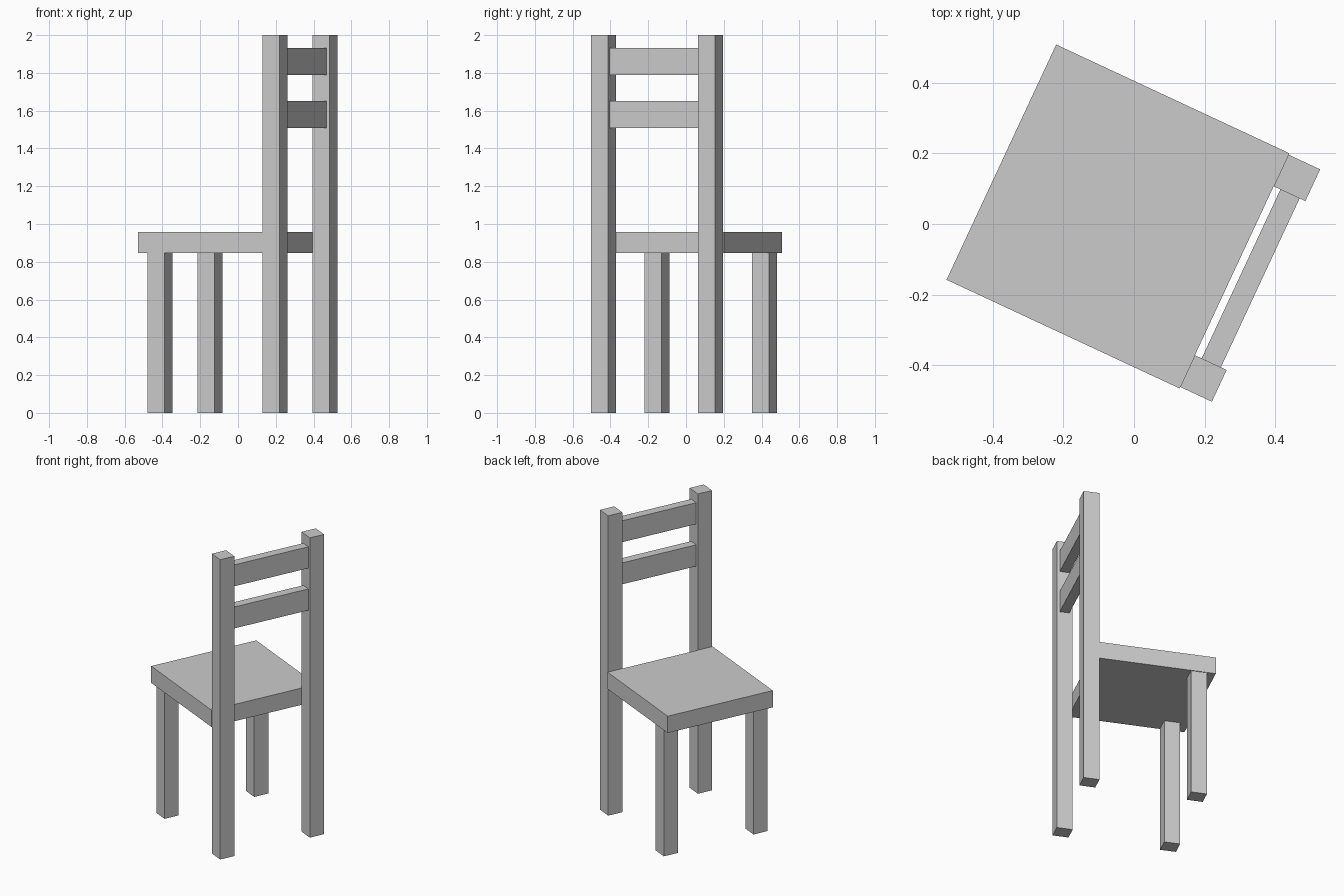
import bpy, math
from mathutils import Matrix

if "Cube" in bpy.data.objects:
    bpy.data.objects.remove(bpy.data.objects["Cube"])

TURN = Matrix.Rotation(math.radians(-25), 4, 'Z')  # whole chair is turned on the floor


def box(name, x, y, z):
    """Box from (min, max) ranges in the chair's own frame (backrest towards +x)."""
    bpy.ops.mesh.primitive_cube_add(size=1)
    ob = bpy.context.object
    ob.name = ob.data.name = name
    mid = [(a + b) / 2 for a, b in (x, y, z)]
    size = [b - a for a, b in (x, y, z)]
    ob.data.transform(TURN @ Matrix.Translation(mid) @ Matrix.Diagonal((*size, 1)))
    return ob


HALF = 0.0495      # half leg thickness
LEG_Y = 0.313      # leg centre from the middle

# Seat slab
box("seat", (-0.414, 0.313), (-0.367, 0.367), (0.846, 0.958))

# Short front legs and tall back posts
for side, y in (("left", LEG_Y), ("right", -LEG_Y)):
    span = (y - HALF, y + HALF)
    box(f"front_leg_{side}", (-0.31 - HALF, -0.31 + HALF), span, (0, 0.846))
    box(f"back_post_{side}", (0.313, 0.313 + 2 * HALF), span, (0, 2))

# Backrest slats between the posts
inner = LEG_Y - HALF
for name, z in (("lower", 1.509), ("upper", 1.79)):
    box(f"back_slat_{name}", (0.334, 0.394), (-inner, inner), (z, z + 0.143))
